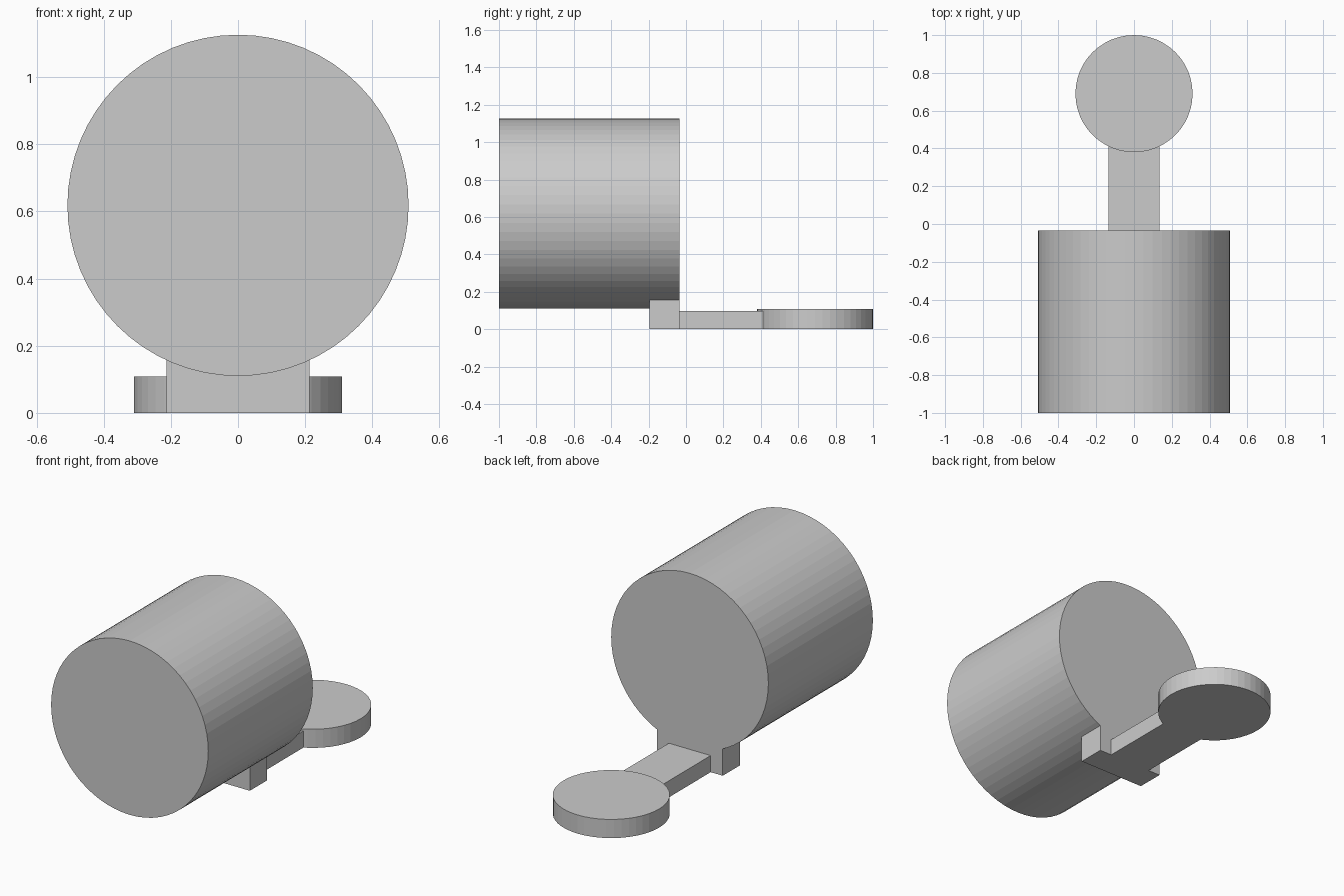
import bpy
from mathutils import Matrix
import bmesh
import math

if "Cube" in bpy.data.objects:
    bpy.data.objects.remove(bpy.data.objects["Cube"])


def make_object(name, bm):
    mesh = bpy.data.meshes.new(name)
    bm.to_mesh(mesh)
    bm.free()
    obj = bpy.data.objects.new(name, mesh)
    bpy.context.collection.objects.link(obj)
    return obj


def box(name, x0, x1, y0, y1, z0, z1):
    bm = bmesh.new()
    mat = (Matrix.Translation(((x0 + x1) / 2, (y0 + y1) / 2, (z0 + z1) / 2))
           @ Matrix.Diagonal((x1 - x0, y1 - y0, z1 - z0, 1)))
    bmesh.ops.create_cube(bm, size=1, matrix=mat)
    return make_object(name, bm)


def cylinder(name, radius, depth, center, sides, along_y=False):
    bm = bmesh.new()
    mat = Matrix.Translation(center)
    if along_y:
        mat = mat @ Matrix.Rotation(math.pi / 2, 4, 'X')
    bmesh.ops.create_cone(bm, cap_ends=True, segments=sides, radius1=radius,
                          radius2=radius, depth=depth, matrix=mat)
    return make_object(name, bm)


BACK = -0.035  # shared back plane of drum and mounting block

# Large horizontal drum
drum = cylinder("drum", 0.508, 1 + BACK, (0, (BACK - 1) / 2, 0.618), 64, True)

# Mounting block, connecting arm and end disc
block = box("mounting_block", -0.213, 0.213, -0.195, BACK, 0, 0.25)
arm = box("arm", -0.135, 0.135, -0.1, 0.6, 0, 0.097)
disc = cylinder("end_disc", 0.31, 0.109, (0, 0.69, 0.0545), 48)

# Fuse everything into one solid
for part in (block, arm, disc):
    mod = drum.modifiers.new("join_" + part.name, 'BOOLEAN')
    mod.operation = 'UNION'
    mod.solver = 'EXACT'
    mod.object = part
bpy.context.view_layer.update()
fused = bpy.data.meshes.new_from_object(
    drum.evaluated_get(bpy.context.evaluated_depsgraph_get()))
drum.modifiers.clear()
drum.data = fused
drum.name = "drum_on_arm"
for part in (block, arm, disc):
    bpy.data.objects.remove(part)
